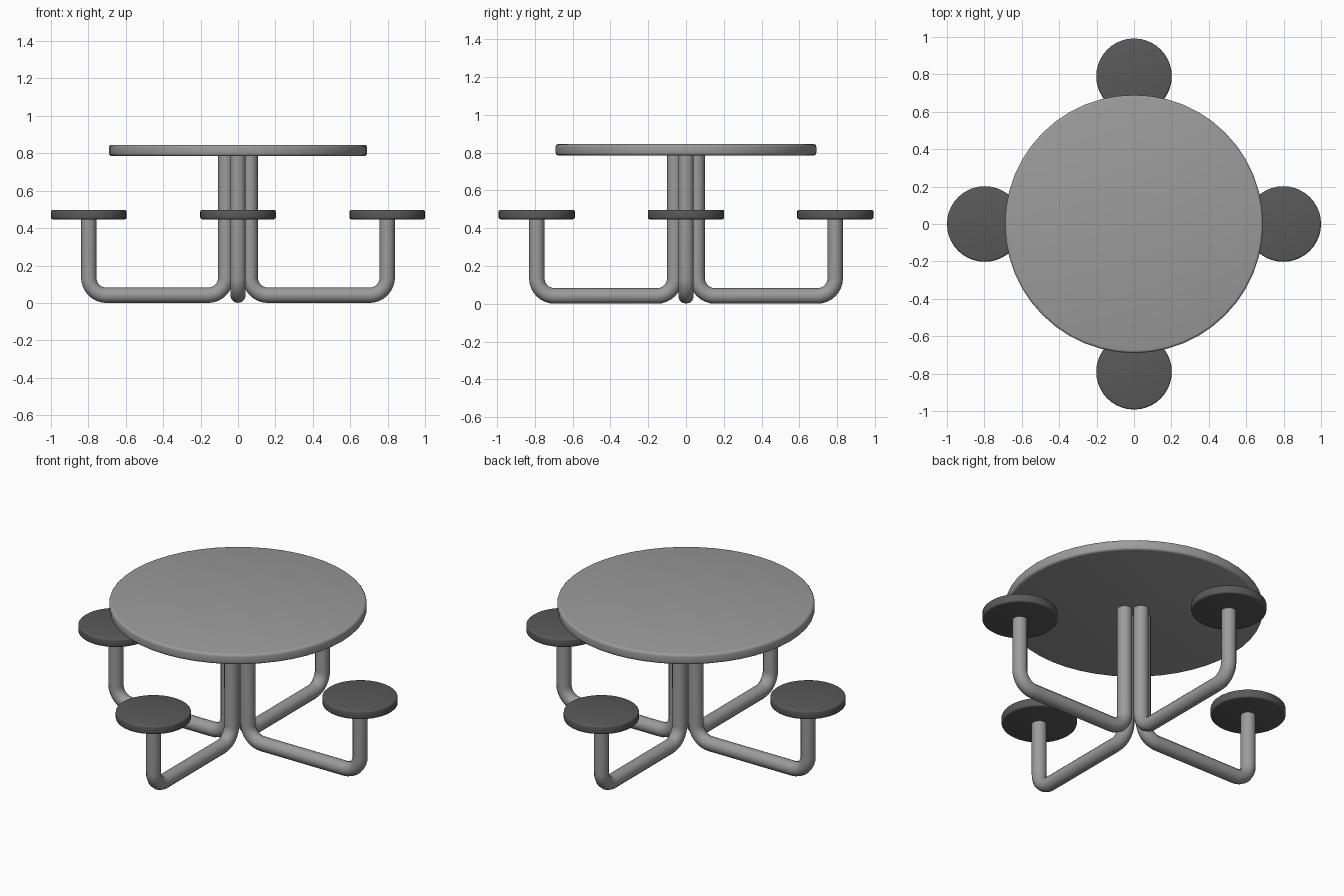
import bpy
import math
from mathutils import Vector

if "Cube" in bpy.data.objects:
    bpy.data.objects.remove(bpy.data.objects["Cube"])

TUBE_R = 0.041
BEND_R = 0.095


def material(name, value):
    mat = bpy.data.materials.new(name)
    mat.use_nodes = True
    colour = (value, value, value, 1)
    mat.diffuse_color = colour
    mat.node_tree.nodes["Principled BSDF"].inputs["Base Color"].default_value = colour
    return mat


light_grey = material("light grey metal", 0.33)
dark_grey = material("dark grey seat", 0.1)


def disc(name, radius, bottom, top, centre, edge, sides, mat):
    """Round slab with softened rims."""
    bpy.ops.mesh.primitive_cylinder_add(
        vertices=sides, radius=radius, depth=top - bottom,
        location=(centre[0], centre[1], (top + bottom) / 2))
    obj = bpy.context.object
    obj.name = name
    bevel = obj.modifiers.new("soft rim", "BEVEL")
    bevel.width = edge
    bevel.segments = 3
    bevel.limit_method = "ANGLE"
    bevel.angle_limit = math.radians(50)
    bpy.ops.object.modifier_apply(modifier=bevel.name)
    obj.data.materials.append(mat)
    bpy.ops.object.shade_smooth_by_angle(angle=math.radians(40))


def rounded_path(corners, radius, steps=8):
    """Polyline with its right-angle corners replaced by arcs."""
    points = [corners[0]]
    for before, corner, after in zip(corners, corners[1:], corners[2:]):
        u = (before - corner).normalized()
        v = (after - corner).normalized()
        hub = corner + (u + v) * radius
        for i in range(steps + 1):
            a = math.pi / 2 * i / steps
            points.append(hub - v * radius * math.cos(a) - u * radius * math.sin(a))
    return points + [corners[-1]]


def tube(name, direction, inner, outer):
    """Bent pipe from the table top, along the ground and up to a seat."""
    d = Vector(direction)
    corners = [d * r + Vector((0, 0, z)) for r, z in
               ((inner, 0.8), (inner, TUBE_R), (outer, TUBE_R), (outer, 0.46))]
    points = rounded_path(corners, BEND_R)
    curve = bpy.data.curves.new(name, "CURVE")
    curve.dimensions = "3D"
    curve.bevel_depth = TUBE_R
    curve.bevel_resolution = 4
    curve.use_fill_caps = True
    spline = curve.splines.new("POLY")
    spline.points.add(len(points) - 1)
    for p, co in zip(spline.points, points):
        p.co = (*co, 1)
    obj = bpy.data.objects.new(name, curve)
    bpy.context.collection.objects.link(obj)
    bpy.ops.object.select_all(action="DESELECT")
    obj.select_set(True)
    bpy.context.view_layer.objects.active = obj
    bpy.ops.object.convert(target="MESH")
    obj = bpy.context.object
    obj.data.materials.append(light_grey)
    bpy.ops.object.shade_smooth_by_angle(angle=math.radians(50))


# Table top
disc("table_top", 0.69, 0.785, 0.845, (0, 0), 0.014, 48, light_grey)

# Four seats, each on its own bent tube
for side, direction, inner, outer in (
        ("left", (1, 0, 0), 0.065, 0.798), ("right", (-1, 0, 0), 0.065, 0.798),
        ("front", (0, -1, 0), 0.059, 0.79), ("back", (0, 1, 0), 0.059, 0.79)):
    tube(side + "_tube", direction, inner, outer)
    disc(side + "_seat", 0.202, 0.447, 0.497,
         (direction[0] * outer, direction[1] * outer), 0.01, 40, dark_grey)
